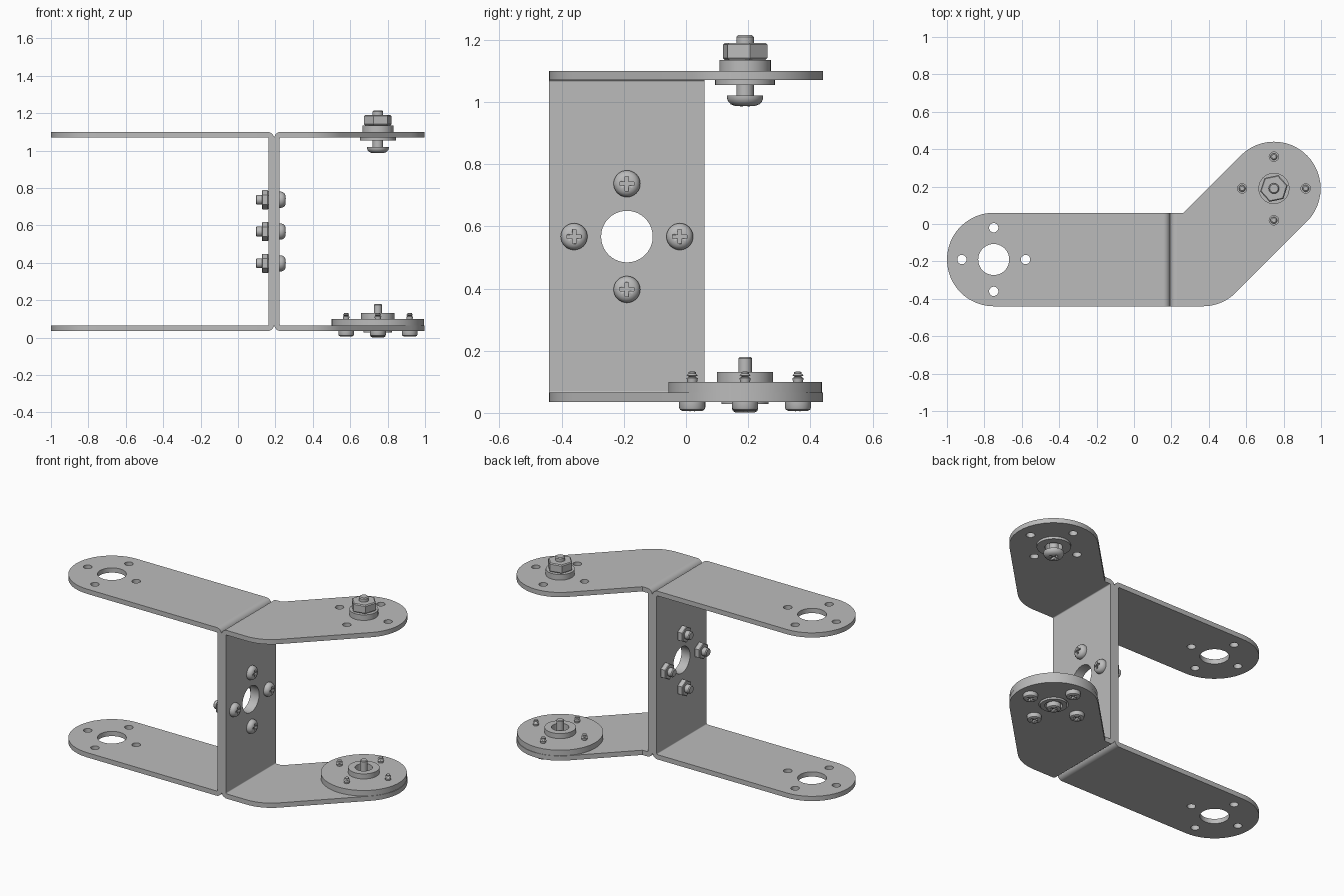
import bpy, bmesh
from math import pi, cos, sin, radians
from mathutils import Matrix, Vector

if "Cube" in bpy.data.objects:
    bpy.data.objects.remove(bpy.data.objects["Cube"])

grey = bpy.data.materials.new("metal_grey")
grey.use_nodes = True
grey.diffuse_color = (0.5, 0.5, 0.5, 1)
grey.node_tree.nodes["Principled BSDF"].inputs["Base Color"].default_value = (0.5, 0.5, 0.5, 1)

# Shared dimensions
T, BEND, TOP, BOTTOM, SEAM = 0.03, 0.036, 1.10, 0.035, 0.193
END, HOLE, PITCH = 0.25, 0.083, 0.17
PIVOT, FAR = (0.748, 0.19), (-0.75, -0.19)
BACK, FRONT = 0.06, -0.44
WEB_MID = (-0.19, 0.567)
UP = Matrix.Identity(3)
DOWN = Matrix.Rotation(pi, 3, 'X')
YZ = Matrix(((0, 0, 1), (1, 0, 0), (0, 1, 0)))     # flat profile drawn in y, z
XZ = Matrix(((1, 0, 0), (0, 0, -1), (0, 1, 0)))    # flat profile drawn in x, z


def place(name, mesh, rot=UP, loc=(0, 0, 0), scale=(1, 1, 1)):
    obj = bpy.data.objects.new(name, mesh)
    bpy.context.collection.objects.link(obj)
    obj.matrix_world = Matrix.Translation(loc) @ rot.to_4x4() @ Matrix.Diagonal((*scale, 1))
    return obj


def finish(bm, name, angle=30):
    bmesh.ops.remove_doubles(bm, verts=bm.verts, dist=1e-5)
    bmesh.ops.recalc_face_normals(bm, faces=bm.faces)
    mesh = bpy.data.meshes.new(name)
    bm.to_mesh(mesh)
    bm.free()
    mesh.shade_smooth()
    mesh.set_sharp_from_angle(angle=radians(angle))
    mesh.materials.append(grey)
    return mesh


def arc(c, r, a0, a1, n=24):
    angles = [radians(a0 + (a1 - a0) * i / n) for i in range(n + 1)]
    return [(c[0] + r * cos(a), c[1] + r * sin(a)) for a in angles]


def circle(c, r, n=40):
    return arc(c, r, 0, 360, n)[:-1]


def around(c):
    return [(c[0] + PITCH * dx, c[1] + PITCH * dy) for dx, dy in ((1, 0), (0, 1), (-1, 0), (0, -1))]


def holes(c):
    return [circle(c, HOLE)] + [circle(p, 0.025, 20) for p in around(c)]


def sheet(name, loops, depth, rot=UP, loc=(0, 0, 0)):
    """Extruded flat outline; later loops are holes."""
    curve = bpy.data.curves.new(name, 'CURVE')
    curve.dimensions, curve.fill_mode, curve.extrude = '2D', 'BOTH', depth / 2
    for loop in loops:
        spline = curve.splines.new('POLY')
        spline.points.add(len(loop) - 1)
        for point, (u, v) in zip(spline.points, loop):
            point.co = (u, v, 0, 1)
        spline.use_cyclic_u = True
    temp = bpy.data.objects.new("temp_outline", curve)
    bpy.context.collection.objects.link(temp)
    bpy.context.view_layer.update()
    bm = bmesh.new()
    bm.from_mesh(temp.evaluated_get(bpy.context.evaluated_depsgraph_get()).to_mesh())
    bpy.data.objects.remove(temp)
    bpy.data.curves.remove(curve)
    return place(name, finish(bm, name), rot, loc)


def lathe(name, profile, segments=32, turn=0.0):
    """Mesh of revolution about z from (radius, height) points."""
    bm = bmesh.new()
    verts = [bm.verts.new((r * cos(turn), r * sin(turn), z)) for r, z in profile]
    edges = [bm.edges.new(pair) for pair in zip(verts, verts[1:])]
    bmesh.ops.spin(bm, geom=verts + edges, axis=(0, 0, 1), cent=(0, 0, 0),
                   angle=2 * pi, steps=segments, use_merge=True)
    return finish(bm, name)


def rod(name, r, z0, z1):
    c = 0.2 * r
    return lathe(name, [(0, z0), (r, z0), (r, z1 - c), (r - c, z1), (0, z1)], 24)


def nut(name, r, h, turn=0.0):
    c = 0.08 * r
    return lathe(name, [(0, 0), (r - c, 0), (r, c), (r, h - c), (r - c, h), (0, h)], 6, turn)


def cross_head(name, profile):
    """Screw head with a cross recess cut in its top."""
    head = place(name, lathe(name, profile))
    depth = profile[-1][1]
    for size in ((0.046, 0.011), (0.011, 0.046)):
        bm = bmesh.new()
        bmesh.ops.create_cube(bm, size=1, matrix=Matrix.Translation((0, 0, depth))
                              @ Matrix.Diagonal((*size, 0.03, 1)))
        cutter = place("recess_cutter", finish(bm, "recess_cutter"))
        cutter.hide_render = True
        mod = head.modifiers.new("recess", 'BOOLEAN')
        mod.operation, mod.solver, mod.object = 'DIFFERENCE', 'EXACT', cutter
        bpy.context.view_layer.update()
        mesh = bpy.data.meshes.new_from_object(
            head.evaluated_get(bpy.context.evaluated_depsgraph_get()))
        head.modifiers.clear()
        head.data = mesh
        bpy.data.objects.remove(cutter)
    bpy.data.objects.remove(head)
    return mesh


# Bracket plates: straight arm on the right, angled arm on the left
px, py = PIVOT
straight = [(SEAM - BEND, FRONT), (SEAM - BEND, BACK)] + arc(FAR, END, 90, 270)
angled = ([(SEAM + BEND, BACK), (SEAM + BEND, FRONT)]
          + arc((px - py + FAR[1], FAR[1]), END, -90, -45, 10)
          + arc(PIVOT, END, -45, 135) + [(0.264, BACK)])
for level, z in (("upper", TOP - T / 2), ("lower", BOTTOM + T / 2)):
    sheet(level + "_straight_plate", [straight] + holes(FAR), T, UP, (0, 0, z))
    sheet(level + "_angled_plate", [angled] + holes(PIVOT), T, UP, (0, 0, z))

# Back-to-back webs and their rounded bends
z0, z1 = BOTTOM + BEND, TOP - BEND
web = [(FRONT, z0), (BACK, z0), (BACK, z1), (FRONT, z1)]
for side, s, a in (("right", -1, 0), ("left", 1, 180)):
    sheet(side + "_web", [web] + holes(WEB_MID), T, YZ, (SEAM + s * T / 2, 0, 0))
    for level, z, mid in (("upper", z1, 90), ("lower", z0, 270 if s < 0 else -90)):
        stop = a + 90 if (s < 0) == (level == "upper") else a - 90
        c = (SEAM + s * BEND, z)
        sheet(f"{side}_{level}_bend",
              [arc(c, BEND, a, stop, 8) + arc(c, BEND - T, stop, a, 8)],
              BACK - FRONT, XZ, (0, (BACK + FRONT) / 2, 0))

# Fastener meshes
round_head = cross_head("round_head", [(0, 0), (0.043, 0), (0.043, 0.008), (0.040, 0.018),
                                       (0.034, 0.026), (0.024, 0.031), (0, 0.033)])
pan_head = cross_head("pan_head", [(0, 0), (0.042, 0), (0.042, 0.020), (0.039, 0.027),
                                   (0.032, 0.031), (0, 0.033)])
web_rod = rod("web_bolt", 0.026, -0.02, 0.098)
web_nut = nut("web_nut", 0.051, 0.036)
tip = lathe("screw_tip", [(0, 0.03), (0.024, 0.03), (0.024, 0.095), (0.016, 0.10),
                          (0.018, 0.112), (0.010, 0.116), (0.018, 0.121),
                          (0.012, 0.126), (0.012, 0.132), (0, 0.133)], 20)

# Four bolts with nuts through the webs
TO_LEFT, TO_RIGHT = YZ, Matrix.Rotation(-pi / 2, 3, 'Y')
for y, z in around(WEB_MID):
    place("web_bolt_head", round_head, TO_LEFT, (SEAM + T, y, z))
    place("web_bolt_shaft", web_rod, TO_RIGHT, (SEAM, y, z))
    place("web_bolt_nut", web_nut, TO_RIGHT, (SEAM - T, y, z))

# Upper pivot: flanged bushing, bolt and nut
bushing = lathe("bushing", [(0.05, 1.055), (0.096, 1.055), (0.096, 1.07), (HOLE, 1.07),
                            (HOLE, 1.135), (0.05, 1.135), (0.05, 1.055)], 40)
place("pivot_bushing", bushing, UP, (px, py, 0))
place("pivot_bolt_shaft", rod("pivot_bolt", 0.028, 1.0, 1.215), UP, (px, py, 0))
place("pivot_bolt_head", round_head, DOWN, (px, py, 1.02), (1.35, 1.35, 1.06))
place("pivot_nut", nut("pivot_nut", 0.075, 0.055, radians(12)), UP, (px, py, 1.135))

# Lower pivot: round horn with hub and screws
horn = lathe("horn", [(0, 0.05), (0.05, 0.05), (0.05, 0.028), (0.076, 0.028), (0.076, 0.065),
                      (0.247, 0.065), (0.247, 0.10), (0.09, 0.10), (0.09, 0.132),
                      (0.05, 0.132), (0.05, 0.085), (0, 0.085)], 64)
place("horn_disc", horn, UP, (px, py, 0))
place("horn_centre_shaft", rod("horn_centre_shaft", 0.0215, 0.03, 0.18), UP, (px, py, 0))
place("horn_centre_head", pan_head, DOWN, (px, py, 0.033))
for x, y in around(PIVOT):
    place("horn_screw_head", pan_head, DOWN, (x, y, 0.036), (1, 1, 0.95))
    place("horn_screw_tip", tip, UP, (x, y, 0))
